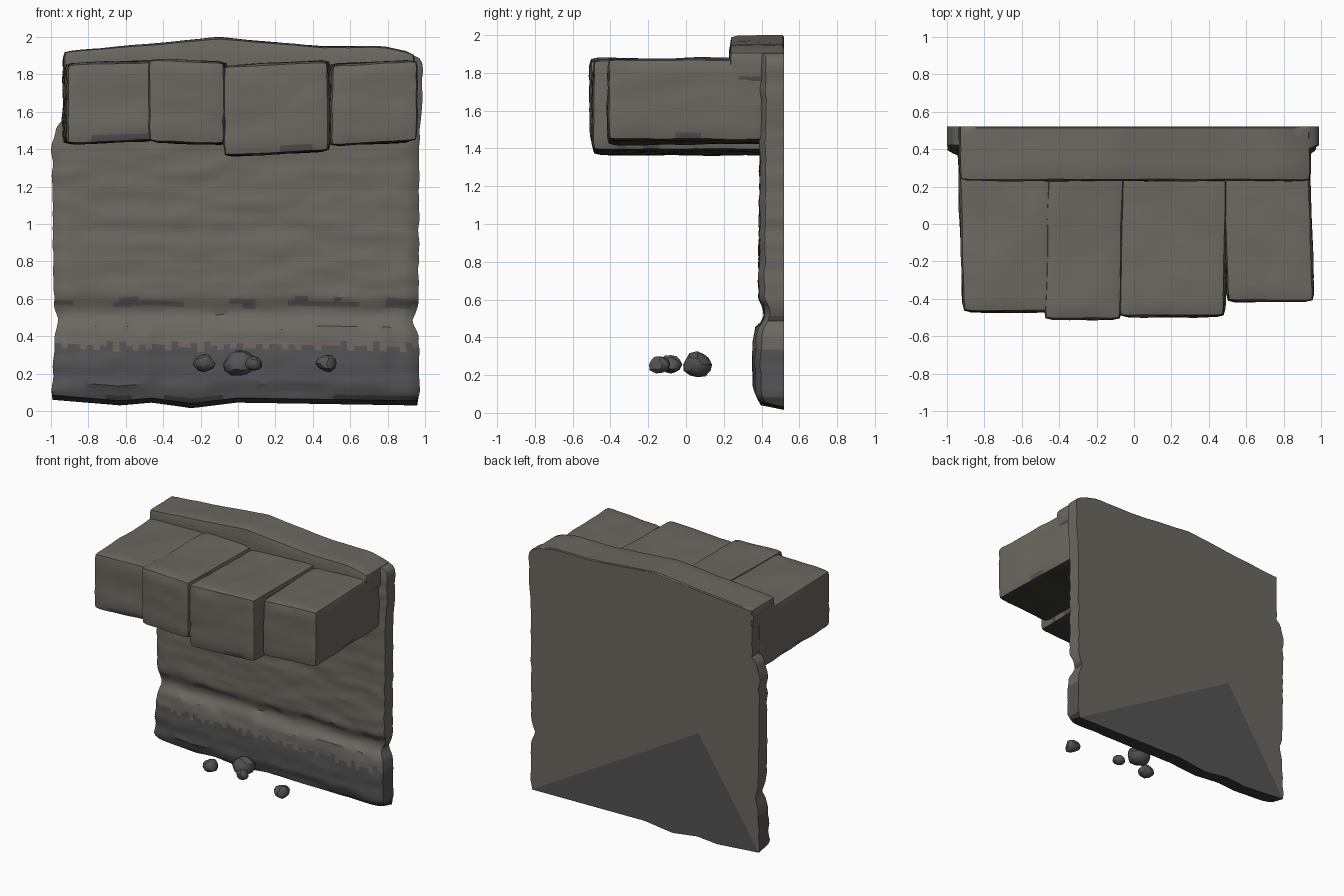
import bpy, bmesh, math, random
from mathutils import Vector, noise

if "Cube" in bpy.data.objects:
    bpy.data.objects.remove(bpy.data.objects["Cube"])

random.seed(4)
BACK = 0.52


def material(name, rgb):
    m = bpy.data.materials.new(name)
    m.diffuse_color = (*rgb, 1)
    m.use_nodes = True
    m.node_tree.nodes["Principled BSDF"].inputs["Base Color"].default_value = m.diffuse_color
    return m


STONE = material("stone", (0.150, 0.138, 0.118))
DARK = material("dark_stone", (0.088, 0.088, 0.092))
SEAM = material("seam", (0.045, 0.043, 0.040))


def interp(table, t):
    if t <= table[0][0]:
        return table[0][1]
    for (a, va), (b, vb) in zip(table, table[1:]):
        if t <= b:
            return va + (vb - va) * (t - a) / (b - a)
    return table[-1][1]


def strata(p):
    # layered rock noise: long horizontally, fine vertically
    return (noise.noise(Vector((p[0] * 3, p[1] * 3, p[2] * 13)))
            + 0.6 * noise.noise(Vector((p[0] * 8, p[1] * 8, p[2] * 24))))


def finish(bm, name, angle=35):
    bmesh.ops.recalc_face_normals(bm, faces=bm.faces)
    me = bpy.data.meshes.new(name)
    bm.to_mesh(me)
    bm.free()
    for m in (STONE, DARK, SEAM):
        me.materials.append(m)
    ob = bpy.data.objects.new(name, me)
    bpy.context.collection.objects.link(ob)
    bpy.ops.object.select_all(action='DESELECT')
    ob.select_set(True)
    bpy.context.view_layer.objects.active = ob
    bpy.ops.object.shade_smooth_by_angle(angle=math.radians(angle))
    return ob


# Outline tables of the wall
TOP = [(-0.93, 1.925), (-0.5, 1.96), (-0.1, 1.998), (0.45, 1.95), (0.78, 1.95), (0.93, 1.915), (0.98, 1.88)]
BOTTOM = [(-0.97, 0.06), (-0.62, 0.03), (-0.45, 0.045), (-0.24, 0.015), (0.0, 0.045), (0.95, 0.03)]
LEFT = [(0.05, -0.98), (0.1, -0.995), (0.4, -0.98), (0.49, -0.96), (0.57, -0.985), (1.44, -0.995),
        (1.53, -0.965), (1.56, -0.93), (2, -0.93)]
RIGHT = [(0.03, 0.95), (0.1, 0.972), (0.4, 0.965), (0.49, 0.935), (0.57, 0.965), (1.5, 0.97),
         (1.62, 0.985), (1.87, 0.985), (1.92, 0.945), (2, 0.94)]
FRONT = [(0.03, 0.40), (0.1, 0.37), (0.2, 0.365), (0.36, 0.367), (0.45, 0.38), (0.51, 0.415),
         (0.55, 0.412), (0.61, 0.385), (1.2, 0.392), (2, 0.392)]
PANELS = [(-0.82, -0.45), (-0.18, 0.82)]


def build_wall():
    bm = bmesh.new()
    nc, nr = 56, 72
    grid = []
    for r in range(nr + 1):
        row = []
        for c in range(nc + 1):
            s, t = c / nc, r / nr
            xn = -0.97 + 1.93 * s
            z0 = interp(BOTTOM, xn) + 0.025
            z = z0 + (interp(TOP, xn) - 0.006 - z0) * t
            jag = 0.008 * noise.noise(Vector((5, s, z * 14)))
            x = interp(LEFT, z) + (interp(RIGHT, z) - interp(LEFT, z)) * s + jag * (abs(s - .5) * 2)
            y = interp(FRONT, z) + 0.008 * strata((x, 0, z))
            if 0.13 < z < 0.46 and any(a < x < b for a, b in PANELS):
                y -= 0.012
            y += 0.03 * max(0, abs(s - .5) * 2 - 0.95) / 0.05
            row.append(bm.verts.new((x, y, z)))
        grid.append(row)
    for r in range(nr):
        for c in range(nc):
            bm.faces.new((grid[r][c], grid[r][c + 1], grid[r + 1][c + 1], grid[r + 1][c]))
    # sides run straight back to a flat rear face, fanned around one point
    ring = grid[0] + [g[-1] for g in grid[1:]] + grid[-1][-2::-1] + [g[0] for g in grid[-2:0:-1]]
    n = len(ring)
    rear = []
    for i, v in enumerate(ring):
        low = 0.025 if i <= nc else 0
        rear.append(bm.verts.new((v.co.x, BACK, v.co.z - low)))
    apex = bm.verts.new((-0.47, BACK, 0.85))
    for i in range(n):
        j = (i + 1) % n
        bm.faces.new((ring[i], ring[j], rear[j], rear[i]))
        f = bm.faces.new((rear[i], rear[j], apex))
        f.material_index = 1 if i < nc else 0
    bm.normal_update()
    bmesh.ops.recalc_face_normals(bm, faces=bm.faces)
    for f in bm.faces:
        c = f.calc_center_median()
        if c.y > BACK - 0.01:
            continue
        edge = 0.345 + 0.02 * math.sin(c.x * 70)
        if c.z < edge or f.normal.z < -0.42:
            f.material_index = 1
        if c.z < 0.075:
            f.material_index = 2
    finish(bm, "rock_wall")


def rock_block(name, lo, hi, shape=None, tilt=0.0, amp=0.008, radius=0.03, cell=0.045):
    # subdivided box with rounded edges and layered displacement
    lo, hi = Vector(lo), Vector(hi)
    size = hi - lo
    n = [max(2, round(d / cell)) for d in size]
    bm = bmesh.new()
    cache = {}

    def vert(idx):
        if idx not in cache:
            p = Vector([lo[k] + size[k] * idx[k] / n[k] for k in range(3)])
            q = Vector([min(max(p[k], lo[k] + radius), hi[k] - radius) for k in range(3)])
            d = (p - q).normalized()
            p = q + d * (radius + amp * strata(p))
            p.z += tilt * (p.x - (lo.x + hi.x) / 2)
            if shape:
                p = shape(p)
            cache[idx] = bm.verts.new(p)
        return cache[idx]

    for k in range(3):
        a, b = (k + 1) % 3, (k + 2) % 3
        for side in (0, n[k]):
            for i in range(n[a]):
                for j in range(n[b]):
                    quad = []
                    for di, dj in ((0, 0), (1, 0), (1, 1), (0, 1)):
                        idx = [0, 0, 0]
                        idx[k], idx[a], idx[b] = side, i + di, j + dj
                        quad.append(vert(tuple(idx)))
                    bm.faces.new(quad)
    bmesh.ops.recalc_face_normals(bm, faces=bm.faces)
    for f in bm.faces:
        if f.normal.z < -0.6:
            f.material_index = 2
        elif f.normal.z < -0.3:
            f.material_index = 1
    finish(bm, name)


def cap_shape(p):
    # top of the cap follows the crest line, rear is cut flat
    k = (p.z - 1.75) / 0.25
    return Vector((p.x, min(p.y, BACK - 0.001), 1.75 + k * (interp(TOP, p.x) - 1.75)))


def lean(front_shift):
    # slide the block sideways towards its front
    return lambda p: Vector((p.x + front_shift * (0.4 - p.y) / 0.9, p.y, p.z))


build_wall()
rock_block("top_cap", (-0.935, 0.23, 1.75), (0.945, 0.56, 2.0), cap_shape, cell=0.05, amp=0.006)

# Overhanging ledge blocks: x range, front y, z range, tilt, forward lean
LEDGE = [(-0.94, -0.45, -0.47, 1.435, 1.865, 0.03, 0.025),
         (-0.46, -0.05, -0.51, 1.43, 1.875, -0.04, -0.02),
         (-0.07, 0.495, -0.495, 1.375, 1.86, 0.05, -0.01),
         (0.47, 0.935, -0.415, 1.43, 1.865, 0.05, 0.03)]
for i, (x0, x1, y, z0, z1, tilt, shift) in enumerate(LEDGE):
    rock_block(f"ledge_block_{i + 1}", (x0, y, z0), (x1, 0.44, z1), lean(shift), tilt)

# Loose falling stones
for i, (x, y, r) in enumerate([(-0.18, -0.08, 0.058), (0.01, 0.06, 0.08),
                               (0.085, -0.07, 0.045), (0.47, -0.14, 0.055)]):
    bm = bmesh.new()
    bmesh.ops.create_icosphere(bm, subdivisions=2, radius=r)
    for v in bm.verts:
        v.co *= 1 + 0.3 * noise.noise(v.co / r * 0.9 + Vector((i * 7.3, 1, 2)))
        v.co.z *= 0.85
        v.co += Vector((x, y, 0.255))
    for f in bm.faces:
        f.material_index = 1
    finish(bm, f"loose_stone_{i + 1}", 30)
